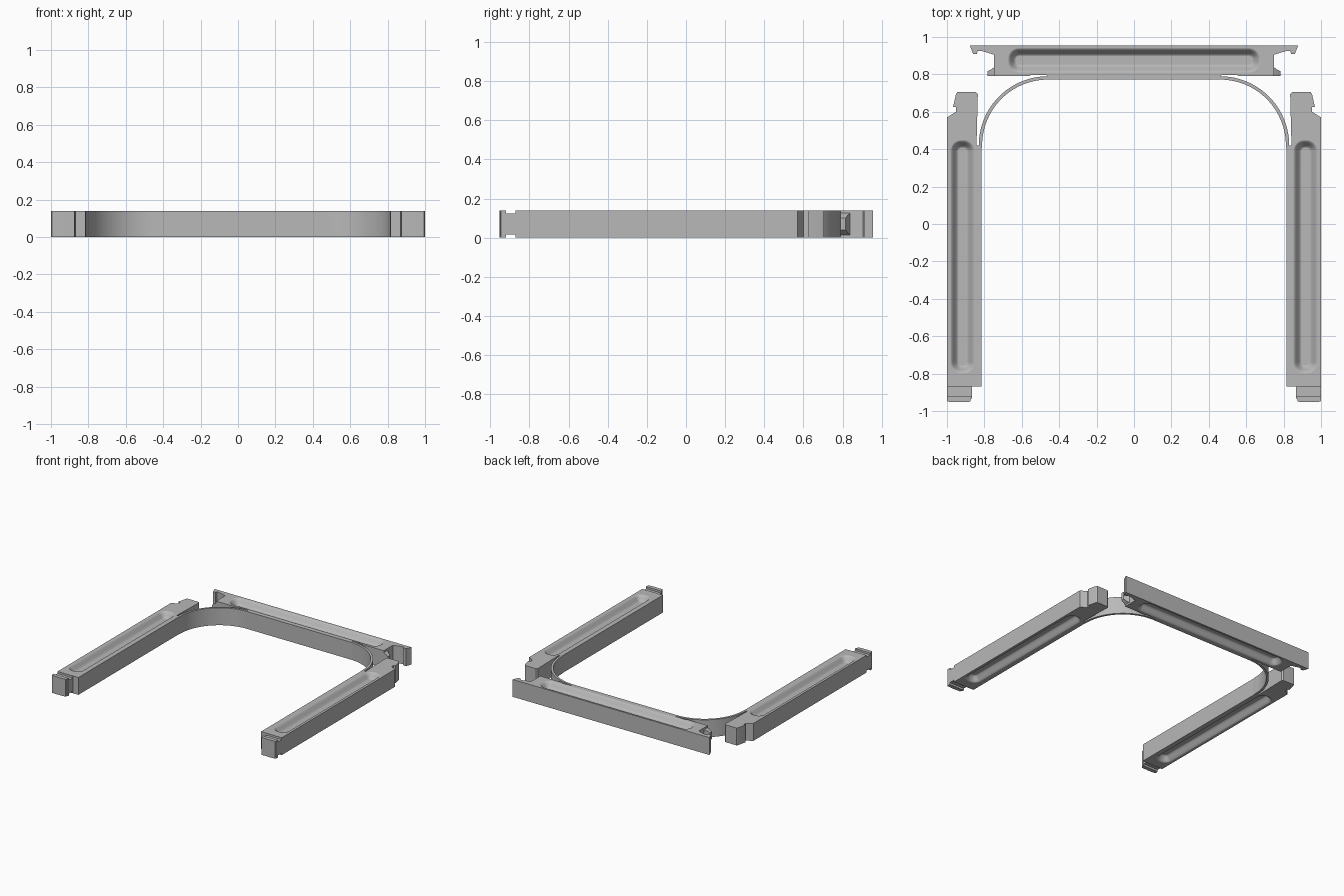
import bpy, bmesh, math

cube = bpy.data.objects.get("Cube")
if cube:
    bpy.data.objects.remove(cube, do_unlink=True)

HEIGHT = 0.14

grey = bpy.data.materials.new("plain grey")
grey.use_nodes = True
colour = (0.48, 0.48, 0.48, 1)
grey.diffuse_color = colour
grey.node_tree.nodes["Principled BSDF"].inputs["Base Color"].default_value = colour


def make_object(name, bm):
    bmesh.ops.recalc_face_normals(bm, faces=bm.faces)
    mesh = bpy.data.meshes.new(name)
    bm.to_mesh(mesh)
    bm.free()
    mesh.materials.append(grey)
    obj = bpy.data.objects.new(name, mesh)
    bpy.context.collection.objects.link(obj)
    return obj


def loft(name, rings):
    """Skin a list of equal rings of 3D points and cap both ends."""
    bm = bmesh.new()
    loops = [[bm.verts.new(p) for p in ring] for ring in rings]
    n = len(loops[0])
    for a, b in zip(loops, loops[1:]):
        for i in range(n):
            j = (i + 1) % n
            bm.faces.new((a[i], a[j], b[j], b[i]))
    bm.faces.new(loops[0])
    bm.faces.new(loops[-1])
    return make_object(name, bm)


def prism(name, outline, z0=0, z1=HEIGHT):
    return loft(name, [[(x, y, z) for x, y in outline] for z in (z0, z1)])


def rounded_rect(cx, cy, hx, hy, r, z):
    pts = []
    for k, (sx, sy) in enumerate(((1, 1), (-1, 1), (-1, -1), (1, -1))):
        for i in range(9):
            a = (k + i / 8) * math.pi / 2
            pts.append((cx + sx * (hx - r) + r * math.cos(a),
                        cy + sy * (hy - r) + r * math.sin(a), z))
    return pts


def pocket_cutter(cx, cy, hx, hy, top):
    """Soft-walled trough cut into the top or the underside."""
    depth, wall, steps = 0.045, 0.045, 7
    base, sign = (HEIGHT, -1) if top else (0, 1)
    rings = [rounded_rect(cx, cy, hx, hy, 0.06, base - sign * 0.03)]
    for i in range(steps + 1):
        t = i / steps
        inset = wall * t
        drop = depth * t * t * (3 - 2 * t)
        rings.append(rounded_rect(cx, cy, hx - inset, hy - inset, 0.06 - inset, base + sign * drop))
    return loft("pocket_cutter", rings)


def cut(obj, cutters):
    for c in cutters:
        mod = obj.modifiers.new("cut", "BOOLEAN")
        mod.operation = "DIFFERENCE"
        mod.solver = "EXACT"
        mod.object = c
    graph = bpy.context.evaluated_depsgraph_get()
    mesh = bpy.data.meshes.new_from_object(obj.evaluated_get(graph))
    obj.modifiers.clear()
    obj.data = mesh
    for c in cutters:
        bpy.data.objects.remove(c, do_unlink=True)


def finish(obj):
    bpy.ops.object.select_all(action="DESELECT")
    obj.select_set(True)
    bpy.context.view_layer.objects.active = obj
    bpy.ops.object.shade_smooth_by_angle(angle=math.radians(32))
    mod = obj.modifiers.new("weighted normals", "WEIGHTED_NORMAL")
    mod.keep_sharp = True


# Side arms with front tongue and rear catch
arm = [(0.815, -0.87), (0.865, -0.87), (0.865, -0.93), (0.872, -0.935), (0.875, -0.95),
       (0.94, -0.953), (0.995, -0.95), (1, -0.945), (1, 0.57), (0.952, 0.6), (0.952, 0.625),
       (0.967, 0.625), (0.953, 0.69), (0.945, 0.705), (0.845, 0.705), (0.835, 0.695),
       (0.842, 0.42), (0.815, 0.42)]
for side, s in (("left", 1), ("right", -1)):
    obj = prism(side + "_arm", [(s * x, y) for x, y in arm])
    cutters = [pocket_cutter(s * 0.917, -0.175, 0.066, 0.625, top) for top in (True, False)]
    # Snap grooves across the tongue, above and below
    for za, zb in ((-0.05, 0.016), (HEIGHT - 0.016, HEIGHT + 0.05)):
        groove = [(s * x, y) for x, y in ((0.84, -0.92), (1.05, -0.92), (1.05, -0.871), (0.84, -0.871))]
        cutters.append(prism("groove_cutter", groove, za, zb))
    cut(obj, cutters)
    finish(obj)

# Rear bar with hooked ends
half = [(0.46, 0.79), (0.47, 0.797), (0.55, 0.797), (0.56, 0.79), (0.748, 0.79), (0.748, 0.905),
        (0.815, 0.925), (0.835, 0.925), (0.84, 0.91), (0.86, 0.91), (0.878, 0.955)]
bar = prism("rear_bar", half + [(-x, y) for x, y in reversed(half)])
cut(bar, [pocket_cutter(0, 0.875, 0.675, 0.067, top) for top in (True, False)])
finish(bar)

# Tapered feet on the ends of the rear bar
for side, s in (("left", 1), ("right", -1)):
    rings = []
    for x, y1, m in ((0.748, 0.838, 0.015), (0.765, 0.826, 0.025), (0.784, 0.816, 0.04)):
        rings.append([(s * x, y, z) for y, z in
                      ((0.79, m), (y1, m), (y1, HEIGHT - m), (0.79, HEIGHT - m))])
    finish(loft(side + "_bar_foot", rings))

# Thin curved band joining the arms to the rear bar
def arc(r, y_extra=0):
    return [(0.46 + r * math.cos(a), 0.42 + r * math.sin(a))
            for a in (i / 24 * math.pi / 2 for i in range(25))]


inner, outer = arc(0.352), arc(0.37)
inner[0], outer[0] = (0.815, 0.40), (0.83, 0.42)
inner.insert(1, (0.812, 0.42))
outline = (outer + [(-x, y) for x, y in reversed(outer)]
           + [(-x, y) for x, y in inner] + list(reversed(inner)))
finish(prism("curved_band", outline))
